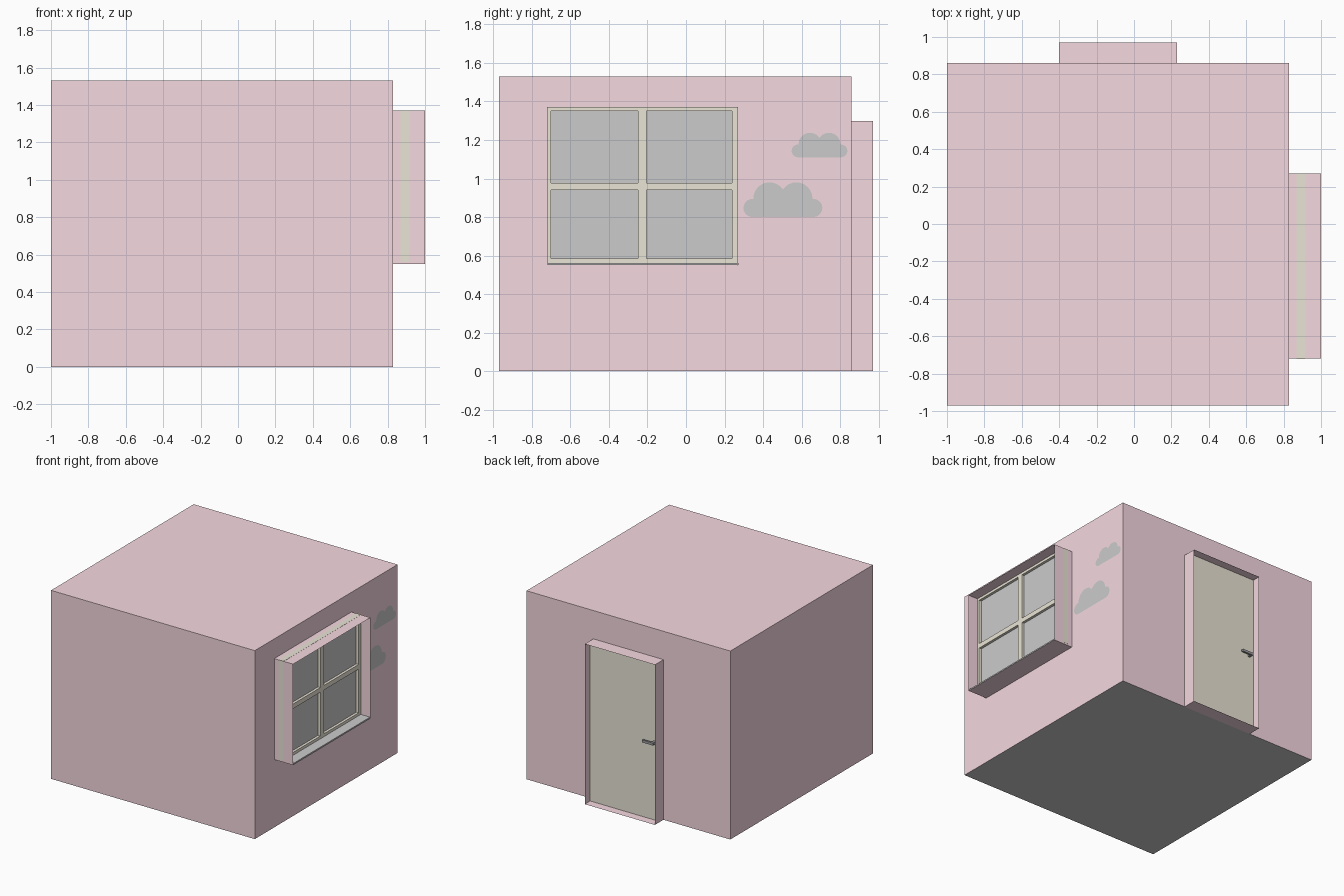
import bpy, bmesh, math
from mathutils import Vector

if "Cube" in bpy.data.objects:
    bpy.data.objects.remove(bpy.data.objects["Cube"])

def material(name, rgb):
    m = bpy.data.materials.new(name)
    m.diffuse_color = (*rgb, 1)
    m.use_nodes = True
    m.node_tree.nodes["Principled BSDF"].inputs["Base Color"].default_value = m.diffuse_color
    return m

PINK = material("wall_pink", (0.92, 0.69, 0.75))
CREAM = material("wood_cream", (0.82, 0.78, 0.67))
DARK = material("handle_dark", (0.35, 0.35, 0.37))

# main room extents
X0, X1, Y0, Y1, H = -1.0, 0.83, -0.97, 0.86, 1.53

def finish(name, bm, mat=None):
    me = bpy.data.meshes.new(name)
    bm.to_mesh(me)
    bm.free()
    ob = bpy.data.objects.new(name, me)
    bpy.context.collection.objects.link(ob)
    if mat:
        me.materials.append(mat)
    return ob

def face(bm, pts):
    return bm.faces.new([bm.verts.new(p) for p in pts])

def add_box(bm, lo, hi):
    lo, hi = Vector(lo), Vector(hi)
    verts = bmesh.ops.create_cube(bm, size=1)["verts"]
    for v in verts:
        v.co = [(lo[i] + hi[i]) / 2 + v.co[i] * (hi[i] - lo[i]) for i in range(3)]

def box(name, lo, hi, mat=None):
    bm = bmesh.new()
    add_box(bm, lo, hi)
    return finish(name, bm, mat)

def pierced_wall(bm, us, vs, hole, depth, place):
    """Grid wall with one open cell, whose edges run outward as a reveal."""
    for i in range(len(us) - 1):
        for j in range(len(vs) - 1):
            ring = [(us[i], vs[j]), (us[i+1], vs[j]), (us[i+1], vs[j+1]), (us[i], vs[j+1])]
            if (i, j) != hole:
                face(bm, [place(u, v, 0) for u, v in ring])
                continue
            for a, b in zip(ring, ring[1:] + ring[:1]):
                face(bm, [place(*a, 0), place(*b, 0), place(*b, depth), place(*a, depth)])

# wall and ceiling shell with window and door reveals
bm = bmesh.new()
face(bm, [(X0, Y0, 0), (X1, Y0, 0), (X1, Y0, H), (X0, Y0, H)])
face(bm, [(X0, Y1, 0), (X0, Y0, 0), (X0, Y0, H), (X0, Y1, H)])
face(bm, [(X0, Y0, H), (X1, Y0, H), (X1, Y1, H), (X0, Y1, H)])
pierced_wall(bm, [Y0, -0.72, 0.27, Y1], [0, 0.55, 1.37, H], (1, 1), 0.17,
             lambda u, v, d: (X1 + d, u, v))
pierced_wall(bm, [X1, 0.23, -0.40, X0], [0, 1.30, H], (1, 0), 0.11,
             lambda u, v, d: (u, Y1 + d, v))
bmesh.ops.remove_doubles(bm, verts=bm.verts, dist=1e-4)
finish("room_walls", bm, PINK)

# floor
bm = bmesh.new()
face(bm, [(X0, Y0, 0), (X0, Y1, 0), (X1, Y1, 0), (X1, Y0, 0)])
finish("floor", bm)

# window frame: outer bars and crossing glazing bars
bm = bmesh.new()
xa, xb, e = 0.87, 0.915, 0.001
for ya, yb in [(-0.72 - e, -0.70), (0.24, 0.27 + e)]:
    add_box(bm, (xa, ya, 0.562), (xb, yb, 1.37 + e))
for za, zb in [(0.562, 0.585), (1.35, 1.37 + e)]:
    add_box(bm, (xa, -0.72, za), (xb, 0.27, zb))
add_box(bm, (xa, -0.25, 0.58), (xb, -0.205, 1.36))
add_box(bm, (xa, -0.71, 0.94), (xb, 0.26, 0.978))
finish("window_frame", bm, CREAM)

# glass and sill
box("window_glass", (0.888, -0.71, 0.57), (0.894, 0.26, 1.36))
box("window_sill", (0.83, -0.718, 0.551), (0.998, 0.268, 0.562))

# door leaf
box("door", (-0.399, 0.862, 0.002), (0.229, 0.905, 1.299), CREAM)

# lever handles on both door faces
bm = bmesh.new()
for y, s in [(0.905, 1), (0.862, -1)]:
    ys = sorted([y, y + s * 0.035])
    yl = sorted([y + s * 0.025, y + s * 0.04])
    add_box(bm, (-0.365, ys[0], 0.625), (-0.345, ys[1], 0.645))
    add_box(bm, (-0.365, yl[0], 0.625), (-0.265, yl[1], 0.645))
finish("door_handles", bm, DARK)

# cloud outline: one half from two arcs, then mirrored
def arc(cx, cy, r, a0, a1, n=10):
    return [(cx + r * math.cos(math.radians(a0 + (a1 - a0) * k / n)),
             cy + r * math.sin(math.radians(a0 + (a1 - a0) * k / n))) for k in range(n + 1)]

half = arc(-0.77, 0.23, 0.23, 270, 85) + arc(-0.34, 0.47, 0.41, 180, 34)
outline = half + [(-x, y) for x, y in reversed(half[:-1])]

def cloud(name, u, v, w, place):
    bm = bmesh.new()
    face(bm, [place(u + a * w, v + b * w) for a, b in outline])
    finish(name, bm)

on_right = lambda u, v: (X1 + 0.002, u, v)
on_front = lambda u, v: (u, Y0 + 0.002, v)
cloud("right_cloud_low", 0.503, 0.80, 0.205, on_right)
cloud("right_cloud_high", 0.693, 1.11, 0.145, on_right)
cloud("front_cloud_high", 0.0, 0.95, 0.23, on_front)
cloud("front_cloud_low", 0.47, 0.74, 0.23, on_front)
